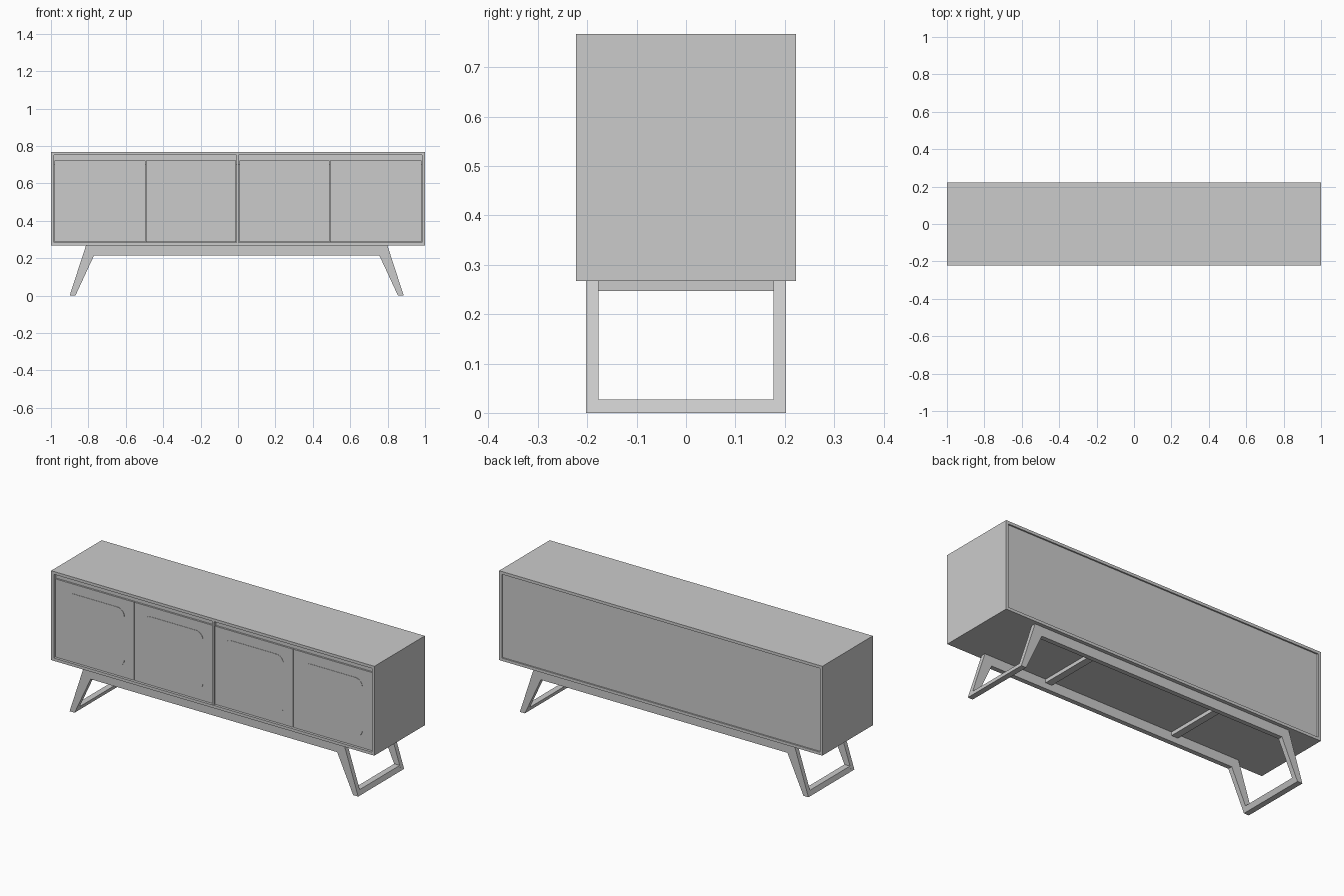
import bpy
import bmesh

cube = bpy.data.objects.get("Cube")
if cube:
    bpy.data.objects.remove(cube, do_unlink=True)

GREY = (0.6, 0.6, 0.6, 1.0)
grey = bpy.data.materials.new("plain grey")
grey.use_nodes = True
grey.diffuse_color = GREY
grey.node_tree.nodes["Principled BSDF"].inputs["Base Color"].default_value = GREY


def finish(name, bm):
    bmesh.ops.recalc_face_normals(bm, faces=bm.faces)
    mesh = bpy.data.meshes.new(name)
    bm.to_mesh(mesh)
    bm.free()
    mesh.materials.append(grey)
    obj = bpy.data.objects.new(name, mesh)
    bpy.context.collection.objects.link(obj)
    return obj


def prism(name, outline, y0, y1, radius=0.0):
    """Extrude an x-z outline from y0 to y1, optionally rounding its corners."""
    bm = bmesh.new()
    face = bm.faces.new([bm.verts.new((x, y0, z)) for x, z in outline])
    if radius:
        bmesh.ops.bevel(bm, geom=bm.verts[:], offset=radius, segments=6,
                        profile=0.5, affect='VERTICES')
        face = bm.faces[:][0]
    ext = bmesh.ops.extrude_face_region(bm, geom=[face], use_keep_orig=True)
    for v in ext["geom"]:
        if isinstance(v, bmesh.types.BMVert):
            v.co.y = y1
    return finish(name, bm)


def box(name, x0, x1, y0, y1, z0, z1, radius=0.0):
    return prism(name, [(x0, z0), (x1, z0), (x1, z1), (x0, z1)], y0, y1, radius)


# Cabinet shell
DEPTH, LOW, HIGH, BOARD = 0.223, 0.267, 0.767, 0.016
box("cabinet_top", -1, 1, -DEPTH, DEPTH, HIGH - BOARD, HIGH)
box("cabinet_bottom", -1, 1, -DEPTH, DEPTH, LOW, LOW + BOARD)
for side, s in (("right", -1), ("left", 1)):
    x0, x1 = sorted((s, s * (1 - BOARD)))
    box(side + "_side_board", x0, x1, -DEPTH, DEPTH, LOW + BOARD, HIGH - BOARD)
box("back_panel", BOARD - 1, 1 - BOARD, 0.203, 0.215, LOW + BOARD, HIGH - BOARD)
box("centre_divider", -0.008, 0.004, -0.219, 0.203, LOW + BOARD, HIGH - BOARD)

# Recessed rail above the doors
box("finger_rail", BOARD - 1, 1 - BOARD, -0.202, -0.19, 0.70, HIGH - BOARD)

# Four doors, each with a shallow rounded panel
edges = [-0.982, -0.493, -0.009, 0.005, 0.490, 0.982]
spans = [(edges[0], edges[1]), (edges[1], edges[2]),
         (edges[3], edges[4]), (edges[4], edges[5])]
for i, (a, b) in enumerate(spans, 1):
    box(f"door_{i}", a + 0.002, b - 0.002, -0.212, -0.195, 0.285, 0.722)
    mid = (a + b) / 2
    box(f"door_panel_{i}", mid - 0.184, mid + 0.184, -0.214, -0.211,
        0.34, 0.668, radius=0.045)

# Splayed leg frames, front and back
CENTRE = -0.007
half = [(0.806, 0.267), (0.893, 0.0), (0.862, 0.0), (0.763, 0.214)]
outline = [(CENTRE + x, z) for x, z in half]
outline += [(CENTRE - x, z) for x, z in reversed(half)]
prism("front_leg_frame", outline, -0.203, -0.177)
prism("back_leg_frame", outline, 0.177, 0.203)

# Floor runners and cross rails joining the frames
for side, s in (("right", -1), ("left", 1)):
    runner = [(0.893, 0.0), (0.862, 0.0), (0.850, 0.027), (0.884, 0.027)]
    prism(side + "_runner", [(CENTRE + s * x, z) for x, z in runner], -0.177, 0.177)
    x = CENTRE + s * 0.4
    box(side + "_cross_rail", x - 0.02, x + 0.02, -0.177, 0.177, 0.247, 0.267)
